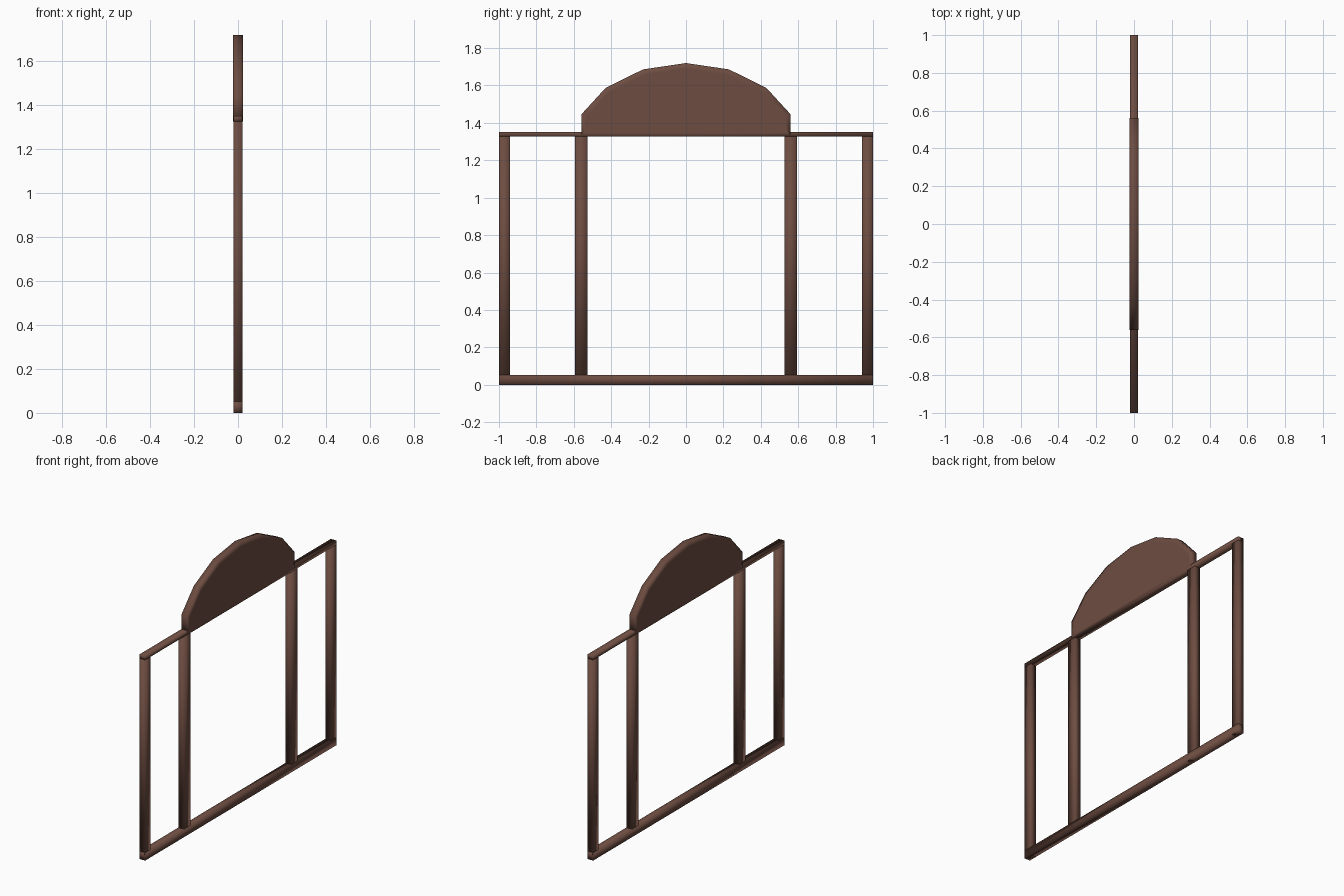
import bpy, bmesh

if "Cube" in bpy.data.objects:
    bpy.data.objects.remove(bpy.data.objects["Cube"])

wood = bpy.data.materials.new("dark brown wood")
wood.diffuse_color = (0.153, 0.073, 0.053, 1)
wood.use_nodes = True
wood.node_tree.nodes["Principled BSDF"].inputs["Base Color"].default_value = wood.diffuse_color


def finish(name, bm):
    bmesh.ops.recalc_face_normals(bm, faces=bm.faces)
    for f in bm.faces:
        f.smooth = True          # soft shading across the edges
    me = bpy.data.meshes.new(name)
    bm.to_mesh(me)
    bm.free()
    me.materials.append(wood)
    ob = bpy.data.objects.new(name, me)
    bpy.context.collection.objects.link(ob)
    return ob


def prism(name, outline, half, inset=0):
    """Extrude a (y, z) outline along x, centred on x = 0."""
    bm = bmesh.new()
    rings = [[bm.verts.new((x, y, z)) for y, z in outline] for x in (-half, half)]
    n = len(outline)
    caps = [bm.faces.new(r) for r in rings]
    for i in range(n):
        j = (i + 1) % n
        bm.faces.new((rings[0][i], rings[0][j], rings[1][j], rings[1][i]))
    bmesh.ops.recalc_face_normals(bm, faces=bm.faces)
    if inset:
        bmesh.ops.inset_individual(bm, faces=caps, thickness=inset)
    return finish(name, bm)


def bar(name, y0, y1, z0, z1, half=0.021):
    return prism(name, [(y0, z0), (y1, z0), (y1, z1), (y0, z1)], half)


# horizontal rails
bar("bottom_rail", -1, 1, 0, 0.052)
bar("top_rail", -1, 1, 1.326, 1.352)

# outer stiles and inner mullions, mirrored left and right
for side, s in (("left", -1), ("right", 1)):
    for part, a, b in (("outer_stile", 0.942, 1.0), ("inner_mullion", 0.527, 0.593)):
        y0, y1 = sorted((s * a, s * b))
        bar(f"{side}_{part}", y0, y1, 0.0, 1.351, 0.0208)

# faceted arched panel on top
half_arch = [(0.56, 1.326), (0.56, 1.445), (0.43, 1.587), (0.23, 1.686)]
arch = half_arch + [(0, 1.72)] + [(-y, z) for y, z in reversed(half_arch)]
prism("arched_panel", arch, 0.0225, inset=0.03)
